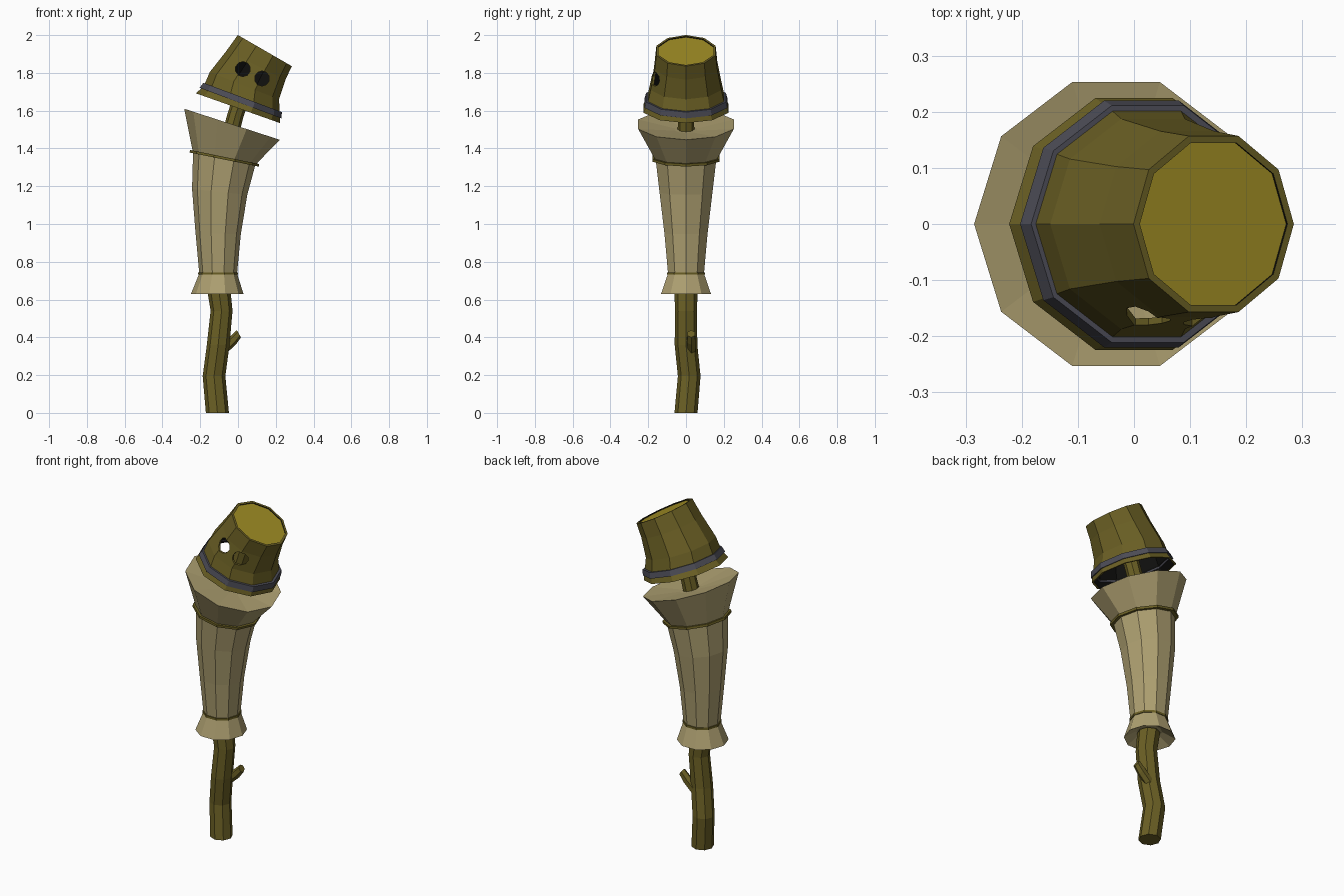
import bpy, bmesh, math
from mathutils import Vector

cube = bpy.data.objects.get("Cube")
if cube:
    bpy.data.objects.remove(cube, do_unlink=True)


def material(name, srgb):
    col = [((c / 255 + 0.055) / 1.055) ** 2.4 for c in srgb] + [1.0]
    m = bpy.data.materials.new(name)
    m.use_nodes = True
    m.diffuse_color = col
    b = next(n for n in m.node_tree.nodes if n.type == 'BSDF_PRINCIPLED')
    b.inputs["Base Color"].default_value = col
    b.inputs["Roughness"].default_value = 0.9
    return m


WOOD = material("olive wood", (106, 95, 36))
CLOTH = material("beige cloth", (174, 160, 113))
YELLOW = material("mustard yellow", (160, 141, 36))
METAL = material("grey metal", (76, 76, 86))
DARK = material("black interior", (17, 17, 15))


def loft(name, rings, mats, sides=10, closed=False, seg_mat=None):
    """Rings are (x, y, z, radius, tilt in degrees towards +x)."""
    bm = bmesh.new()
    loops = []
    for x, y, z, r, tilt in rings:
        t = math.radians(tilt)
        u = Vector((math.cos(t), 0, -math.sin(t)))
        loop = []
        for i in range(sides):
            a = 2 * math.pi * i / sides
            p = Vector((x, y, z)) + u * (r * math.cos(a))
            p.y += r * math.sin(a)
            loop.append(bm.verts.new(p))
        loops.append(loop)
    n = len(loops)
    for k in range(n if closed else n - 1):
        a, b = loops[k], loops[(k + 1) % n]
        for i in range(sides):
            j = (i + 1) % sides
            f = bm.faces.new((a[i], a[j], b[j], b[i]))
            f.material_index = seg_mat[k] if seg_mat else 0
    if not closed:
        f = bm.faces.new(loops[0])
        f.material_index = len(mats) - 1
        bm.faces.new(loops[-1])
    bmesh.ops.recalc_face_normals(bm, faces=bm.faces)
    me = bpy.data.meshes.new(name)
    bm.to_mesh(me)
    bm.free()
    for m in mats:
        me.materials.append(m)
    ob = bpy.data.objects.new(name, me)
    bpy.context.collection.objects.link(ob)
    return ob


def hoop(name, centre, tilt, r_in, r_out, height, mat):
    """A thin faceted band around a tilted axis."""
    t = math.radians(tilt)
    x, z = centre
    dx, dz = math.sin(t) * height / 2, math.cos(t) * height / 2
    low, high = (x - dx, 0, z - dz), (x + dx, 0, z + dz)
    return loft(name, [(*low, r_in, tilt), (*low, r_out[0], tilt),
                       (*high, r_out[1], tilt), (*high, r_in, tilt)],
                [mat], closed=True)


# Crooked stick with a short twig
loft("stick", [(-0.109, 0, 0, 0.061, 0), (-0.127, 0.017, 0.195, 0.06, 0),
               (-0.105, 0, 0.36, 0.06, 0), (-0.087, 0, 0.54, 0.058, 0),
               (-0.103, 0, 0.66, 0.062, 0)], [WOOD], sides=8)
loft("twig", [(-0.085, 0.028, 0.33, 0.027, 40), (-0.03, 0.028, 0.38, 0.026, 45),
              (0.005, 0.028, 0.419, 0.022, 60)], [WOOD], sides=6)

# Cloth body: flared hem, bent sleeve, wide collar with a shallow hollow
loft("cloth_body", [(-0.108, 0, 0.67, 0.07, 0), (-0.11, 0, 0.63, 0.139, 0),
                    (-0.105, 0, 0.738, 0.1, 0), (-0.105, 0, 0.95, 0.12, 2),
                    (-0.097, 0, 1.17, 0.147, 6), (-0.073, 0, 1.345, 0.168, 11),
                    (-0.032, 0, 1.528, 0.266, 18), (-0.03, 0, 1.50, 0.06, 18)],
     [CLOTH])
hoop("lower_cord", (-0.105, 0.738), 0, 0.09, (0.106, 0.106), 0.013, WOOD)
hoop("upper_cord", (-0.072, 1.348), 11.5, 0.155, (0.187, 0.187), 0.014, WOOD)

# Neck
loft("neck", [(-0.06, 0, 1.40, 0.045, 18), (-0.015, 0, 1.57, 0.043, 20),
              (0.04, 0, 1.74, 0.043, 22)], [WOOD], sides=8)

# Bucket head: outer wall up, inner wall down
outer = [(0.0, 0, 1.613, 0.236, 19.5), (0.02, 0, 1.655, 0.215, 20.5),
         (0.034, 0, 1.732, 0.197, 21.5), (0.095, 0, 1.84, 0.174, 26),
         (0.142, 0, 1.918, 0.165, 30)]
inner = [(x, y, z, r - 0.013, t) for x, y, z, r, t in reversed(outer)]
bucket = loft("bucket_head", outer + inner, [WOOD, DARK], closed=True,
              seg_mat=[0] * 5 + [1] * 4 + [0])
loft("bucket_lid", [(0.128, 0, 1.894, 0.155, 30), (0.139, 0, 1.913, 0.153, 30)],
     [YELLOW, DARK])
hoop("bucket_band", (0.019, 1.655), 20.5, 0.205, (0.231, 0.222), 0.032, METAL)

# Eye holes cut through the front of the bucket
for x, z in ((0.026, 1.82), (0.127, 1.77)):
    bpy.ops.mesh.primitive_cylinder_add(vertices=10, radius=0.04, depth=0.2,
                                        location=(x, -0.19, z),
                                        rotation=(math.pi / 2, 0, 0))
    cutter = bpy.context.object
    cutter.name = "eye_cutter"
    cutter.hide_render = True
    cutter.data.materials.append(WOOD)
    mod = bucket.modifiers.new("eye_hole", 'BOOLEAN')
    mod.operation = 'DIFFERENCE'
    mod.solver = 'EXACT'
    mod.object = cutter
    bpy.context.view_layer.objects.active = bucket
    bpy.ops.object.modifier_apply(modifier=mod.name)
    bpy.data.objects.remove(cutter, do_unlink=True)
